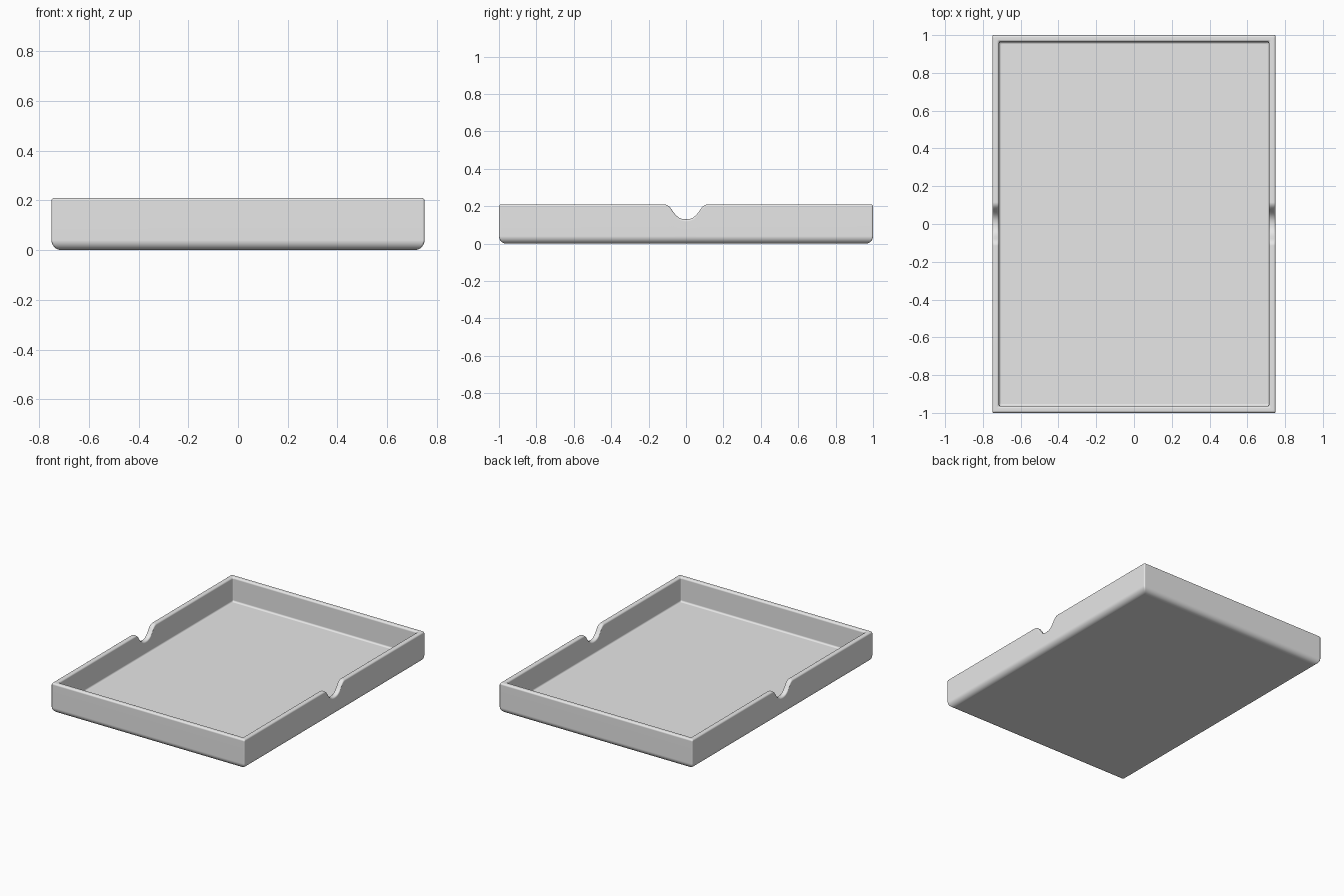
import bpy, bmesh
from math import sin, cos, pi, radians

cube = bpy.data.objects.get("Cube")
if cube:
    bpy.data.objects.remove(cube)

HALF_X, HALF_Y, HEIGHT = 0.75, 1.0, 0.21
WALL, FLOOR_Z, CORNER = 0.036, 0.04, 0.008
RIM, BASE, FILLET = 0.012, 0.04, 0.012

grey = bpy.data.materials.new("light_grey")
grey.use_nodes = True
colour = (0.8, 0.8, 0.8, 1)
grey.diffuse_color = colour
grey.node_tree.nodes["Principled BSDF"].inputs["Base Color"].default_value = colour

# Thumb notch: distance from the middle, and how far the rim drops there
half_notch = [(0, .08), (.02, .078), (.038, .071), (.053, .059), (.066, .043),
              (.078, .026), (.088, .013), (.1, .004), (.115, 0)]
notch = [(-y, d) for y, d in half_notch[:0:-1]] + half_notch


def arc(cx, cz, r, start, end, steps=6):
    angles = [radians(start + (end - start) * i / steps) for i in range(steps + 1)]
    return [(cx + r * cos(a), cz + r * sin(a)) for a in angles]


def ring(inset):
    """Rounded rectangle with extra points at both notches, as (x, y, drop)."""
    hx, hy = HALF_X - inset, HALF_Y - inset
    pts = []
    for side in (1, -1):
        pts += [(side * hx, side * y, d) for y, d in notch]
        for sx, sy, start in ((side, side, 0), (-side, side, 90)):
            base = start + (0 if side > 0 else 180)
            pts += [(x, y, 0) for x, y in
                    arc(sx * (hx - CORNER), sy * (hy - CORNER), CORNER, base, base + 90, 4)]
    return pts


# Wall section as (inset, height), from the underside over the rim to the floor
lower = arc(BASE, BASE, BASE, 270, 180)
rim = arc(RIM, HEIGHT - RIM, RIM, 180, 90) + arc(WALL - RIM, HEIGHT - RIM, RIM, 90, 0)
inner = arc(WALL + FILLET, FLOOR_Z + FILLET, FILLET, 180, 270)
section = [(p, False) for p in lower] + [(p, True) for p in rim] + [(p, False) for p in inner]

# Sweep the section around the tray and close the underside and floor
bm = bmesh.new()
rows = []
for (inset, z), follows_notch in section:
    rows.append([bm.verts.new((x, y, z - (drop if follows_notch else 0)))
                 for x, y, drop in ring(inset)])
for a, b in zip(rows, rows[1:]):
    for i in range(len(a)):
        j = (i + 1) % len(a)
        bm.faces.new((a[i], a[j], b[j], b[i]))
bm.faces.new(rows[0][::-1])
bm.faces.new(rows[-1])
bmesh.ops.recalc_face_normals(bm, faces=bm.faces)

mesh = bpy.data.meshes.new("tray")
bm.to_mesh(mesh)
bm.free()
mesh.materials.append(grey)
tray = bpy.data.objects.new("tray", mesh)
bpy.context.collection.objects.link(tray)

# Smooth fillets with flat walls
bpy.ops.object.select_all(action='DESELECT')
tray.select_set(True)
bpy.context.view_layer.objects.active = tray
bpy.ops.object.shade_smooth_by_angle(angle=radians(35))
weighted = tray.modifiers.new("flat_walls", 'WEIGHTED_NORMAL')
weighted.keep_sharp = True
